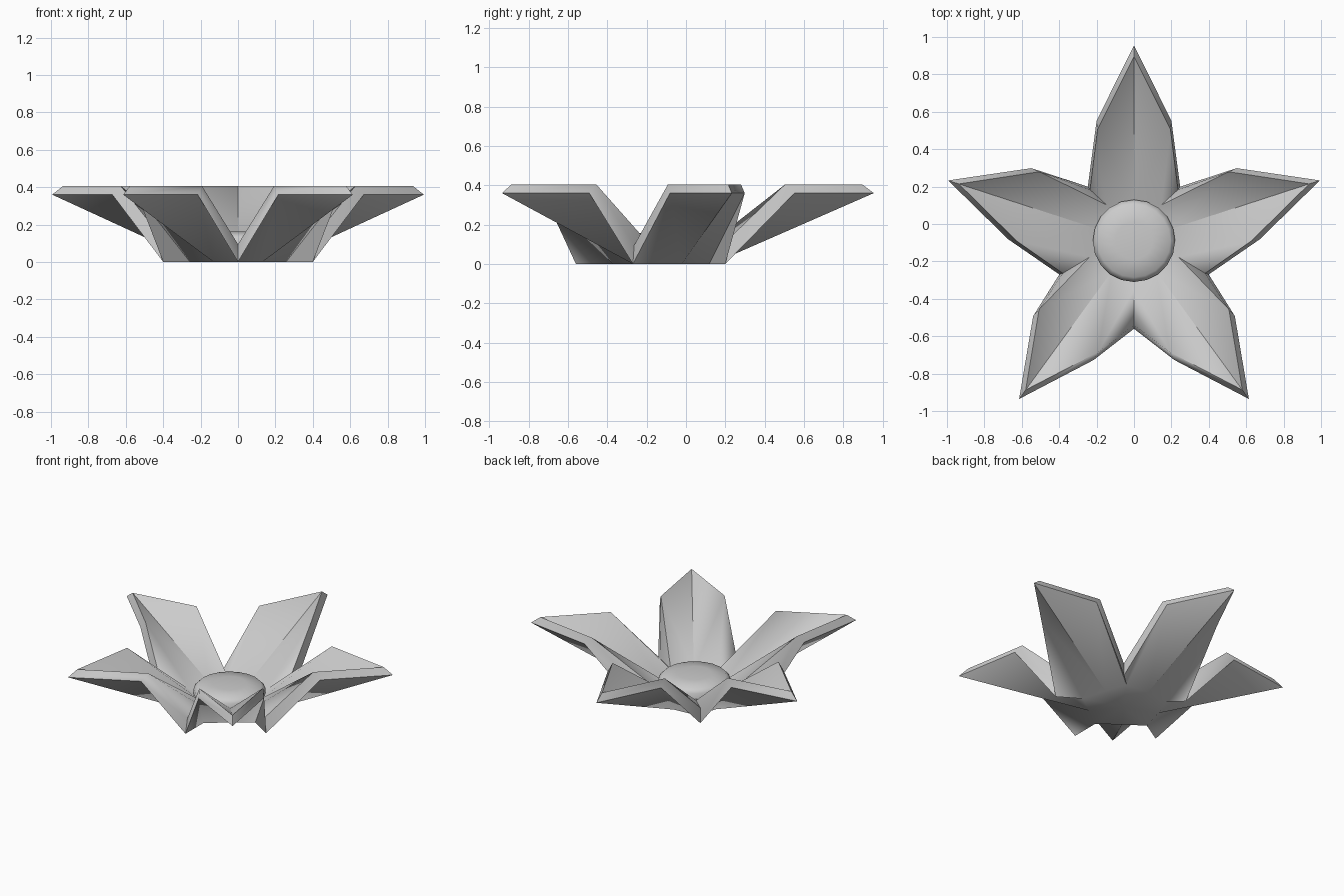
import bpy, bmesh, math

if "Cube" in bpy.data.objects:
    bpy.data.objects.remove(bpy.data.objects["Cube"])

DISC_Y = -0.09


def polar(r, ang, cy, z, lateral=0.0):
    """Point at radius r along a direction, shifted sideways by lateral."""
    c, s = math.cos(ang), math.sin(ang)
    return (r * c - lateral * s, cy + r * s + lateral * c, z)


def layer(bm, centre_z, mid, valley, notch, shoulder, tip):
    """One skin of the five-petal shell; returns its rim loop."""
    v = bm.verts.new
    step = math.radians(72)
    centre = v((0, -0.10, centre_z))
    petals = []
    for i in range(5):
        a = math.radians(90) + i * step
        b = a + step / 2
        petals.append(dict(
            m=v(polar(mid[0], a, DISC_Y, mid[1])),
            t=v(polar(tip[0], a, DISC_Y, tip[1])),
            r=v(polar(shoulder[0], a, DISC_Y, shoulder[2], -shoulder[1])),
            l=v(polar(shoulder[0], a, DISC_Y, shoulder[2], shoulder[1])),
            q=v(polar(valley[0], b, -0.10, valley[1])),
            n=v(polar(notch[0], b, -0.14, notch[1]))))
    rim = []
    for i, p in enumerate(petals):
        prev = petals[i - 1]
        for side, root in (("l", p), ("r", prev)):
            s, q, n = p[side], root["q"], root["n"]
            for tri in ((p["m"], p["t"], s), (p["m"], s, q),
                        (q, s, n), (centre, p["m"], q)):
                bm.faces.new(tri)
        rim += [p["r"], p["t"], p["l"], p["n"]]
    return rim


def finish(name, bm, angle):
    bmesh.ops.recalc_face_normals(bm, faces=bm.faces)
    me = bpy.data.meshes.new(name)
    bm.to_mesh(me)
    bm.free()
    ob = bpy.data.objects.new(name, me)
    bpy.context.collection.objects.link(ob)
    bpy.ops.object.select_all(action='DESELECT')
    bpy.context.view_layer.objects.active = ob
    ob.select_set(True)
    bpy.ops.object.shade_smooth_by_angle(angle=math.radians(angle))
    return ob


# petals: outer and inner skins joined by a sloped rim
bm = bmesh.new()
outer = layer(bm, 0.0, (0.222, 0.0), (0.27, 0.0), (0.42, 0.0),
              (0.642, 0.2, 0.36), (1.045, 0.36))
inner = layer(bm, 0.08, (0.20, 0.085), (0.25, 0.09), (0.40, 0.095),
              (0.595, 0.195, 0.405), (0.985, 0.405))
for i in range(len(outer)):
    bm.faces.new((outer[i - 1], outer[i], inner[i], inner[i - 1]))
finish("flower_petals", bm, 50)

# domed centre disc
bm = bmesh.new()
sides = 20
rings = []
for r, z in ((0.22, 0.06), (0.22, 0.125), (0.195, 0.15), (0.1, 0.162)):
    rings.append([bm.verts.new(polar(r, 2 * math.pi * k / sides, DISC_Y, z))
                  for k in range(sides)])
for lo, hi in zip(rings, rings[1:]):
    for k in range(sides):
        bm.faces.new((lo[k - 1], lo[k], hi[k], hi[k - 1]))
bm.faces.new(rings[0])
bm.faces.new(rings[-1])
finish("flower_centre", bm, 50)
